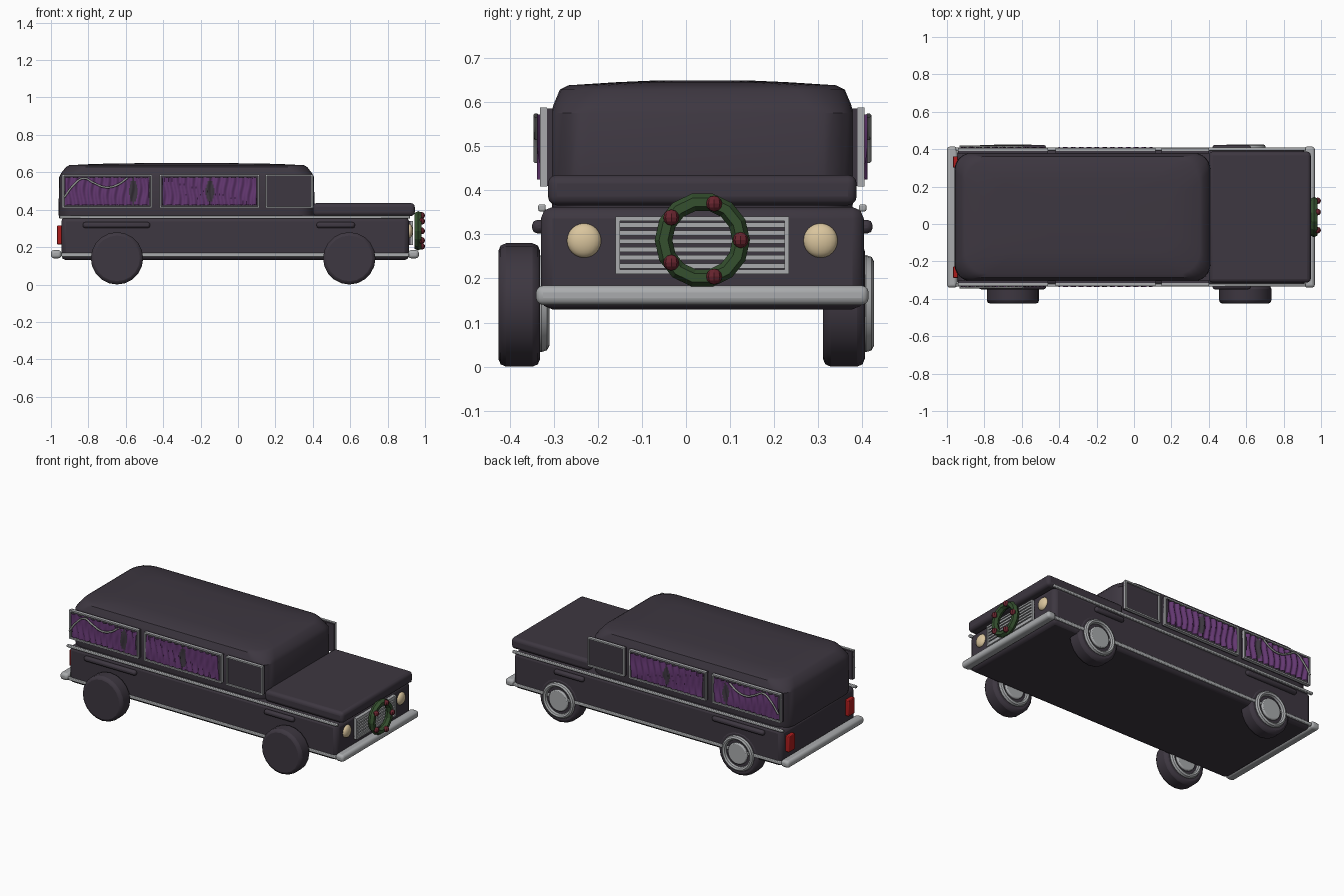
import bpy, bmesh, math
from mathutils import Matrix, Vector

if "Cube" in bpy.data.objects:
    bpy.data.objects.remove(bpy.data.objects["Cube"])

CY = 0.037          # centre line of the car body


def material(name, r, g, b):
    m = bpy.data.materials.new(name)
    m.use_nodes = True
    m.diffuse_color = (r, g, b, 1)
    m.node_tree.nodes["Principled BSDF"].inputs["Base Color"].default_value = (r, g, b, 1)
    return m


DARK = material("dark_plum_paint", 0.047, 0.038, 0.052)
CHROME = material("chrome_grey", 0.40, 0.41, 0.42)
PURPLE = material("curtain_purple", 0.13, 0.04, 0.17)
CREAM = material("lamp_cream", 0.70, 0.56, 0.34)
GREEN = material("wreath_green", 0.035, 0.08, 0.028)
BERRY = material("berry_red", 0.14, 0.018, 0.028)
RED = material("tail_light_red", 0.42, 0.012, 0.012)
GARLAND = material("garland_grey", 0.27, 0.28, 0.27)


def finish(name, bm, *mats, bevel=0, segments=2, smooth=True):
    bmesh.ops.recalc_face_normals(bm, faces=bm.faces[:])
    mesh = bpy.data.meshes.new(name)
    bm.to_mesh(mesh)
    bm.free()
    for m in mats:
        mesh.materials.append(m)
    ob = bpy.data.objects.new(name, mesh)
    bpy.context.collection.objects.link(ob)
    if bevel:
        mod = ob.modifiers.new("rounding", "BEVEL")
        mod.width, mod.segments, mod.limit_method = bevel, segments, "ANGLE"
    if smooth:
        bpy.ops.object.select_all(action="DESELECT")
        ob.select_set(True)
        bpy.context.view_layer.objects.active = ob
        bpy.ops.object.shade_smooth_by_angle(angle=math.radians(35))
    return ob


def add_box(bm, x, y, z):
    centre = Vector(((x[0] + x[1]) / 2, (y[0] + y[1]) / 2, (z[0] + z[1]) / 2))
    size = (abs(x[1] - x[0]), abs(y[1] - y[0]), abs(z[1] - z[0]), 1)
    bmesh.ops.create_cube(bm, size=1, matrix=Matrix.Translation(centre) @ Matrix.Diagonal(size))


def box(name, x, y, z, mat, bevel=0, segments=2):
    bm = bmesh.new()
    add_box(bm, x, y, z)
    return finish(name, bm, mat, bevel=bevel, segments=segments)


def disc(name, centre, radius, depth, mat, bevel=0, sides=20):
    bm = bmesh.new()
    m = Matrix.Translation(centre) @ Matrix.Rotation(math.pi / 2, 4, "X")
    bmesh.ops.create_cone(bm, cap_ends=True, segments=sides, radius1=radius,
                          radius2=radius, depth=depth, matrix=m)
    return finish(name, bm, mat, bevel=bevel)


def ring(name, centre, axis, major, minor, thick, mat, sides, tube_sides):
    # Torus around the x or y axis; thick is the half depth along that axis
    bm = bmesh.new()
    loops = []
    for i in range(sides):
        a = math.tau * i / sides
        loop = []
        for j in range(tube_sides):
            b = math.tau * j / tube_sides
            r, d = major + minor * math.cos(b), thick * math.sin(b)
            u, v = r * math.cos(a), r * math.sin(a)
            loop.append(bm.verts.new(Vector(centre) + Vector((d, u, v) if axis == "X" else (u, d, v))))
        loops.append(loop)
    for i in range(sides):
        p, q = loops[i], loops[(i + 1) % sides]
        for j in range(tube_sides):
            k = (j + 1) % tube_sides
            bm.faces.new((p[j], p[k], q[k], q[j]))
    return finish(name, bm, mat, smooth=tube_sides > 7)


# Lower body and bonnet
box("lower_body", (-0.945, 0.915), (CY - 0.366, CY + 0.366), (0.13, 0.362), DARK, 0.026)
box("bonnet", (0.40, 0.945), (CY - 0.35, CY + 0.35), (0.366, 0.435), DARK, 0.02, 3)

# Cabin: stacked rounded rectangles closing into a slightly domed roof
bm = bmesh.new()
previous = None
for z, inset_x, inset_y, corner in ((0.355, 0.004, 0.004, 0.09), (0.38, 0, 0, 0.09),
                                    (0.575, 0.004, 0, 0.09), (0.595, 0.014, 0.006, 0.1),
                                    (0.628, 0.04, 0.02, 0.11), (0.638, 0.058, 0.04, 0.12),
                                    (0.645, 0.2, 0.15, 0.12), (0.649, 0.45, 0.24, 0.08)):
    hx, hy = 0.685 - inset_x - corner, 0.343 - inset_y - corner
    loop = []
    for k in range(4):
        sx, sy = (1, -1, -1, 1)[k], (1, 1, -1, -1)[k]
        for s in range(7):
            a = math.pi / 2 * (k + s / 6)
            loop.append(bm.verts.new((-0.275 + sx * hx + corner * math.cos(a),
                                      CY + sy * hy + corner * math.sin(a), z)))
    if previous:
        for i in range(len(loop)):
            j = (i + 1) % len(loop)
            bm.faces.new((previous[i], previous[j], loop[j], loop[i]))
    else:
        bm.faces.new(loop)
    previous = loop
bm.faces.new(previous)
finish("cabin", bm, DARK)

# Bumpers
for name, x in (("front_bumper", (0.91, 0.967)), ("rear_bumper", (-1.0, -0.944))):
    box(name, x, (CY - 0.377, CY + 0.377), (0.14, 0.184), CHROME, 0.016, 3)


def window_frame(name, x, z, y, w):
    bm = bmesh.new()
    for zz in (z[0], z[1] - w):
        add_box(bm, x, y, (zz, zz + w))
    for xx in (x[0], x[1] - w):
        add_box(bm, (xx, xx + w), y, z)
    finish(name, bm, CHROME, smooth=False)


def curtain(name, x, gap, side):
    # Pleated sheet with a dark lens-shaped opening at gap
    bm = bmesh.new()
    nx, nz = 96, 8
    z0, z1 = 0.424, 0.572
    grid = []
    for i in range(nx + 1):
        u = x[0] + (x[1] - x[0]) * i / nx
        column = []
        for j in range(nz + 1):
            t = j / nz
            wave = math.sin(u * 150 + 1.2 * math.sin(t * 5 + u * 9))
            y = CY + side * (0.369 + 0.006 * wave)
            column.append(bm.verts.new((u, y, z0 + (z1 - z0) * t)))
        grid.append(column)
    for i in range(nx):
        for j in range(nz):
            f = bm.faces.new((grid[i][j], grid[i + 1][j], grid[i + 1][j + 1], grid[i][j + 1]))
            t = (j + 0.5) / nz
            f.material_index = abs(f.calc_center_median().x - gap) < 0.024 * math.sin(math.pi * t)
    finish(name, bm, PURPLE, DARK)


for side, label in ((-1, "right"), (1, "left")):
    def out(a, b):
        return sorted((CY + side * a, CY + side * b))

    # Side windows standing proud of the cabin
    for part, x, gap in (("rear", (-0.94, -0.46), -0.56), ("middle", (-0.42, 0.115), -0.15),
                         ("front", (0.147, 0.40), None)):
        box(f"{label}_{part}_window_panel", x, out(0.340, 0.358), (0.41, 0.585), DARK)
        window_frame(f"{label}_{part}_window_frame", x, (0.408, 0.588), out(0.352, 0.368), 0.009)
        if gap is not None:
            curtain(f"{label}_{part}_curtain", (x[0] + 0.016, x[1] - 0.016), gap, side)

    # Draped garland over the rear window
    data = bpy.data.curves.new(f"{label}_garland", "CURVE")
    data.dimensions, data.bevel_depth, data.bevel_resolution = "3D", 0.006, 1
    data.resolution_u = 6
    points = ((-0.93, 0.465), (-0.88, 0.53), (-0.825, 0.568), (-0.775, 0.545),
              (-0.71, 0.52), (-0.65, 0.53), (-0.59, 0.57))
    spline = data.splines.new("BEZIER")
    spline.bezier_points.add(len(points) - 1)
    for bp, (x, z) in zip(spline.bezier_points, points):
        bp.co = (x, CY + side * 0.377, z)
        bp.handle_left_type = bp.handle_right_type = "AUTO"
    data.materials.append(GARLAND)
    garland = bpy.data.objects.new(f"{label}_garland", data)
    bpy.context.collection.objects.link(garland)

    # Chrome strips and door handles
    box(f"{label}_upper_trim", (-0.955, 0.92), out(0.355, 0.372), (0.352, 0.368), CHROME, 0.004)
    box(f"{label}_lower_trim", (-0.945, 0.915), out(0.355, 0.372), (0.148, 0.168), CHROME, 0.004)
    for part, x in (("rear", (-0.83, -0.47)), ("front", (0.42, 0.625))):
        box(f"{label}_{part}_handle", x, out(0.355, 0.386), (0.302, 0.333), DARK, 0.012)

    # Head lamps and tail lights
    bm = bmesh.new()
    bmesh.ops.create_uvsphere(bm, u_segments=20, v_segments=12, radius=0.039, matrix=Matrix.Translation(
        (0.914, CY + side * 0.268, 0.286)) @ Matrix.Diagonal((0.55, 1, 1, 1)))
    finish(f"{label}_head_lamp", bm, CREAM)
    box(f"{label}_tail_light", (-0.968, -0.94), out(0.265, 0.325), (0.215, 0.315), RED, 0.004)

    # Wheels, with the hub on the +y face of each
    wy = -0.378 if side < 0 else 0.358
    for part, x in (("rear", -0.647), ("front", 0.595)):
        name = f"{label}_{part}"
        disc(f"{name}_tyre", (x, wy, 0.14), 0.14, 0.095, DARK, 0.018)
        ring(f"{name}_rim", (x, wy + 0.05, 0.143), "Y", 0.096, 0.014, 0.018, CHROME, 28, 8)
        disc(f"{name}_hub_cap", (x, wy + 0.05, 0.143), 0.066, 0.022, CHROME, 0.006, 28)

# Grille
gy, gz = (-0.16, 0.233), (0.21, 0.34)
box("grille_back", (0.905, 0.922), gy, gz, DARK)
bm = bmesh.new()
for z in (gz[0], gz[1] - 0.01):
    add_box(bm, (0.91, 0.935), gy, (z, z + 0.01))
for y in (gy[0], gy[1] - 0.01):
    add_box(bm, (0.91, 0.935), (y, y + 0.01), gz)
for i in range(6):
    z = gz[0] + 0.0186 * (i + 1)
    add_box(bm, (0.91, 0.931), gy, (z - 0.0055, z + 0.0055))
finish("grille", bm, CHROME, smooth=False)

# Wreath with five berries
ring("wreath", (0.963, CY, 0.287), "X", 0.088, 0.02, 0.022, GREEN, 14, 6)
for i in range(5):
    a = math.tau * i / 5
    bm = bmesh.new()
    bmesh.ops.create_uvsphere(bm, u_segments=8, v_segments=6, radius=0.018, matrix=Matrix.Translation(
        (0.982, CY + 0.087 * math.cos(a), 0.287 + 0.087 * math.sin(a))))
    finish(f"berry_{i + 1}", bm, BERRY, smooth=False)
